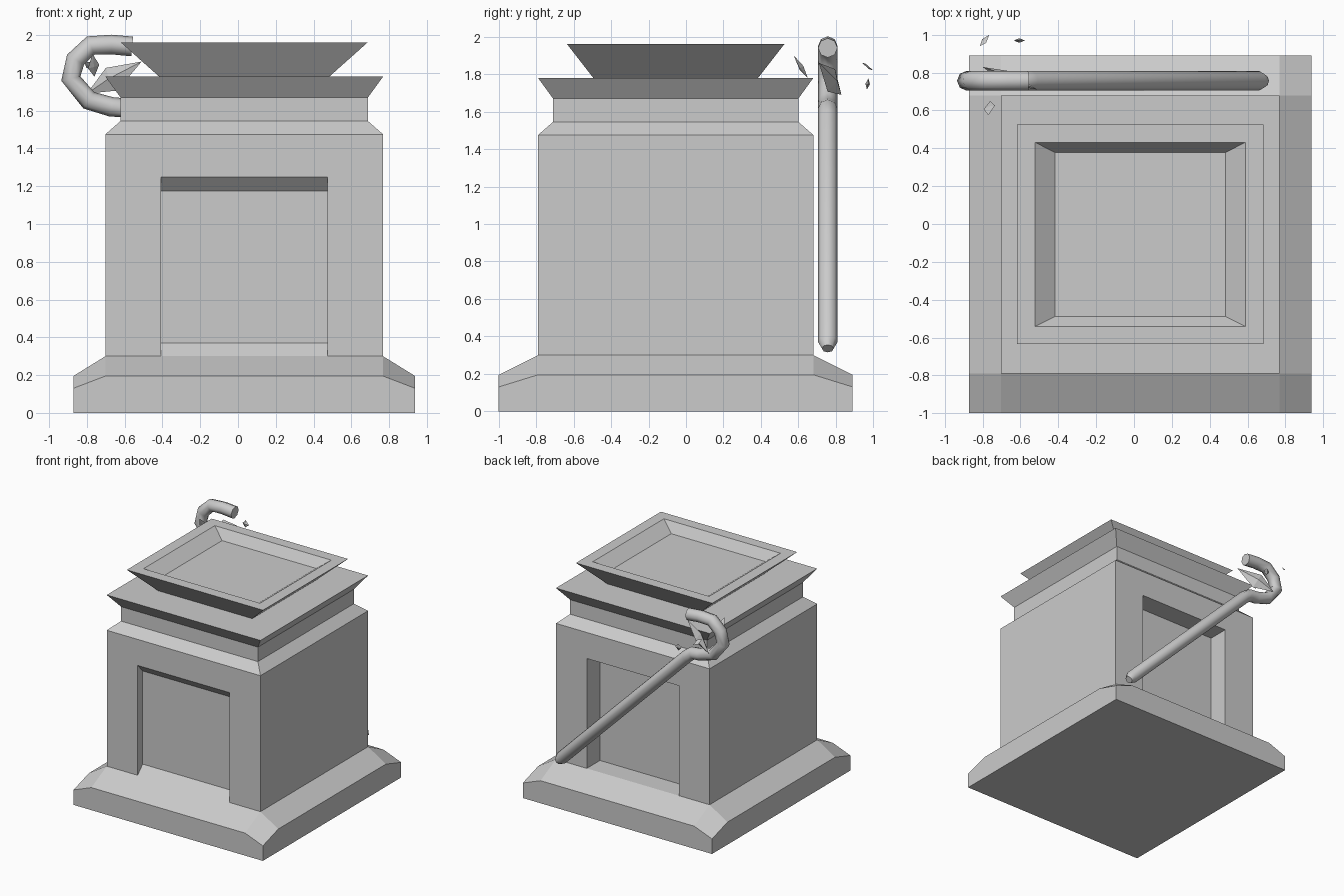
import bpy, bmesh
from mathutils import Vector

cube = bpy.data.objects.get("Cube")
if cube:
    bpy.data.objects.remove(cube, do_unlink=True)

CX, CY = 0.033, -0.055   # centre of the masonry

stone = bpy.data.materials.new("light_grey")
stone.use_nodes = True
GREY = (0.6, 0.6, 0.6, 1)
stone.diffuse_color = GREY
stone.node_tree.nodes["Principled BSDF"].inputs["Base Color"].default_value = GREY


def finish(name, bm):
    bmesh.ops.recalc_face_normals(bm, faces=bm.faces)
    mesh = bpy.data.meshes.new(name)
    bm.to_mesh(mesh)
    bm.free()
    mesh.materials.append(stone)
    obj = bpy.data.objects.new(name, mesh)
    bpy.context.collection.objects.link(obj)
    return obj


def rect_loft(name, rings):
    """Stack of rectangles (half x, half y, z), capped at both ends."""
    bm = bmesh.new()
    loops = [[bm.verts.new((CX + sx * hx, CY + sy * hy, z))
              for sx, sy in ((-1, -1), (1, -1), (1, 1), (-1, 1))]
             for hx, hy, z in rings]
    for a, b in zip(loops, loops[1:]):
        for i in range(4):
            j = (i + 1) % 4
            bm.faces.new((a[i], a[j], b[j], b[i]))
    bm.faces.new(loops[0])
    bm.faces.new(loops[-1])
    return finish(name, bm)


def door_cutter(name, profile):
    """Door-wide prism from a (y, z) profile."""
    bm = bmesh.new()
    face = bm.faces.new([bm.verts.new((CX - 0.44, y, z)) for y, z in profile])
    ext = bmesh.ops.extrude_face_region(bm, geom=[face])
    moved = [v for v in ext["geom"] if isinstance(v, bmesh.types.BMVert)]
    bmesh.ops.translate(bm, verts=moved, vec=(0.88, 0, 0))
    obj = finish(name, bm)
    obj.hide_render = True
    obj.hide_viewport = True
    return obj


def leaf(name, base, tip, side, thick=0.2):
    """Flat pointed leaf: six corners around a long axis."""
    base, tip, side = Vector(base), Vector(tip), Vector(side)
    mid = base.lerp(tip, 0.45)
    normal = (tip - base).cross(side).normalized() * side.length * thick
    bm = bmesh.new()
    ends = [bm.verts.new(base), bm.verts.new(tip)]
    ring = [bm.verts.new(mid + d) for d in (side, normal, -side, -normal)]
    for end in ends:
        for i in range(4):
            bm.faces.new((end, ring[i], ring[(i + 1) % 4]))
    return finish(name, bm)


# Plinth: sloped top with dropped corners
bm = bmesh.new()
xs = [CX + v for v in (-0.905, -0.735, 0.735, 0.905)]
ys = [CY + v for v in (-0.945, -0.735, 0.735, 0.945)]
heights = {0: 0.3, 1: 0.195, 2: 0.13}
grid = [[bm.verts.new((x, y, heights[(i in (0, 3)) + (j in (0, 3))]))
         for j, y in enumerate(ys)] for i, x in enumerate(xs)]
for i in range(3):
    for j in range(3):
        bm.faces.new((grid[i][j], grid[i + 1][j], grid[i + 1][j + 1], grid[i][j + 1]))
rim = [e for e in bm.edges if e.is_boundary]
ext = bmesh.ops.extrude_edge_only(bm, edges=rim)
for v in ext["geom"]:
    if isinstance(v, bmesh.types.BMVert):
        v.co.z = 0
bmesh.ops.contextual_create(bm, geom=[e for e in bm.edges if e.is_boundary])
finish("plinth", bm)

# Main block with shoulder and flared cornice
body = rect_loft("main_block", [
    (0.735, 0.735, 0.3), (0.735, 0.735, 1.475), (0.655, 0.655, 1.545),
    (0.655, 0.655, 1.67), (0.735, 0.735, 1.78)])

# Doorway recesses, sloped at the front and square at the back
front, back = CY - 0.735, CY + 0.735
cutters = [
    door_cutter("front_recess_cutter", [
        (front - 0.07, 0.23), (front + 0.07, 0.37),
        (front + 0.07, 1.175), (front - 0.07, 1.325)]),
    door_cutter("back_recess_cutter", [
        (back + 0.1, 0.2), (back - 0.18, 0.2),
        (back - 0.18, 1.25), (back + 0.1, 1.25)])]
for cutter in cutters:
    mod = body.modifiers.new(cutter.name, 'BOOLEAN')
    mod.operation = 'DIFFERENCE'
    mod.solver = 'EXACT'
    mod.object = cutter

# Flared tray with a sunken floor
rect_loft("top_tray", [
    (0.45, 0.44, 1.78), (0.652, 0.58, 1.96),
    (0.557, 0.487, 1.96), (0.45, 0.433, 1.88)])

# Crook staff leaning across the back
path = [(0.69, 0.335), (0.66, 0.37), (-0.54, 1.57), (-0.6, 1.615), (-0.67, 1.62),
        (-0.79, 1.655), (-0.885, 1.77), (-0.86, 1.87), (-0.78, 1.945),
        (-0.67, 1.95), (-0.56, 1.94)]
curve = bpy.data.curves.new("staff", 'CURVE')
curve.dimensions = '3D'
curve.bevel_depth = 0.052
curve.bevel_resolution = 2
curve.use_fill_caps = True
spline = curve.splines.new('POLY')
spline.points.add(len(path) - 1)
for point, (x, z) in zip(spline.points, path):
    point.co = (x, 0.757, z, 1)
spline.points[0].radius = 0.6
curve.materials.append(stone)
staff = bpy.data.objects.new("staff", curve)
bpy.context.collection.objects.link(staff)
bpy.ops.object.select_all(action='DESELECT')
staff.select_set(True)
bpy.context.view_layer.objects.active = staff
bpy.ops.object.convert(target='MESH')
bpy.ops.object.shade_smooth_by_angle(angle=0.9)

# Leaves around the crook
leaf("large_leaf", (-0.8, 0.83, 1.69), (-0.51, 0.71, 1.86), (-0.03, 0.02, 0.06), 0.5)
leaf("inner_leaf", (-0.76, 0.65, 1.78), (-0.77, 0.575, 1.9), (0.03, 0.01, 0.01))
leaf("outer_leaf", (-0.815, 0.94, 1.86), (-0.765, 1.0, 1.82), (0.01, -0.01, 0.015))
leaf("small_leaf", (-0.635, 0.97, 1.75), (-0.575, 0.97, 1.745), (0, 0.004, 0.03), 0.4)
